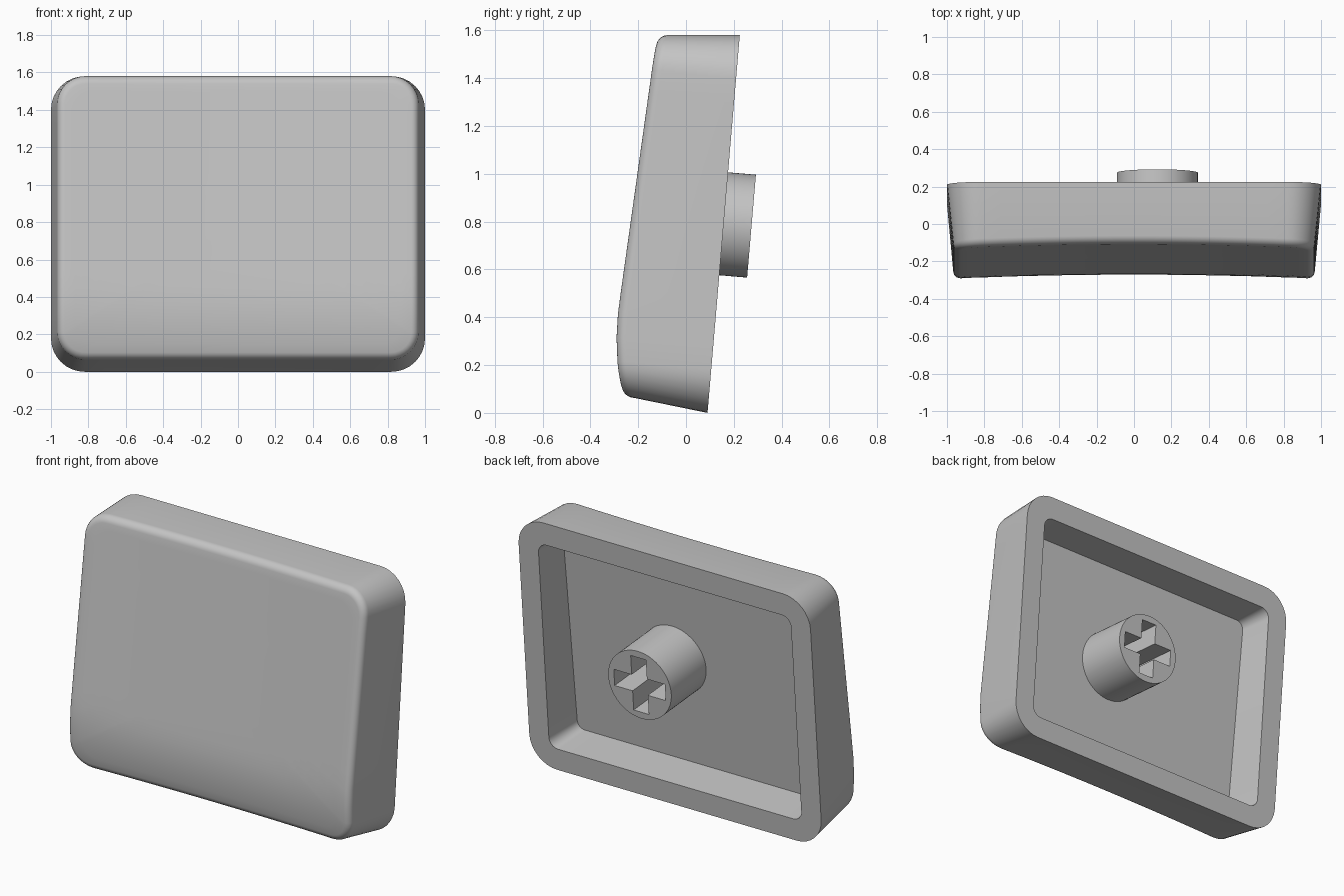
import bpy, bmesh, math
from mathutils import Matrix, Vector

if "Cube" in bpy.data.objects:
    bpy.data.objects.remove(bpy.data.objects["Cube"])

TILT = 0.0854          # slope of the rear plane (y per z)
FILLET = 0.04

grey = bpy.data.materials.new("plain grey")
grey.diffuse_color = (0.55, 0.55, 0.55, 1)
grey.use_nodes = True
grey.node_tree.nodes["Principled BSDF"].inputs["Base Color"].default_value = grey.diffuse_color


def back_y(z):
    return 0.09 + TILT * z


def front_y(x, z):
    # sloping face, rounded toward the bottom, with a shallow scoop across it
    y = -0.289 + 0.14 * (z - 0.389)
    if z < 0.45:
        y += 0.48 * (0.45 - z) ** 2
    return y + 0.02 * max(0, 1 - (x / 0.93) ** 2)


def floor_y(z):
    return back_y(z) - 0.25 + 0.03 * z


def rounded_rect(hx, z0, z1, r, arc=8, nx=16, nz=12):
    # rounded rectangle in x/z, always with the same number of points
    pts = []
    corners = [(hx - r, z1 - r, 0), (-hx + r, z1 - r, 90),
               (-hx + r, z0 + r, 180), (hx - r, z0 + r, 270)]
    for i, (cx, cz, a0) in enumerate(corners):
        for k in range(arc + 1):
            a = math.radians(a0 + 90 * k / arc)
            pts.append((cx + r * math.cos(a), cz + r * math.sin(a)))
        nxt = corners[(i + 1) % 4]
        a = math.radians(nxt[2])
        end = (nxt[0] + r * math.cos(a), nxt[1] + r * math.sin(a))
        start = pts[-1]
        n = nx if i % 2 == 0 else nz
        for k in range(1, n):
            t = k / n
            pts.append((start[0] + (end[0] - start[0]) * t,
                        start[1] + (end[1] - start[1]) * t))
    return pts


def finish(name, bm, matrix=None):
    bmesh.ops.recalc_face_normals(bm, faces=bm.faces)
    me = bpy.data.meshes.new(name)
    bm.to_mesh(me)
    bm.free()
    if matrix:
        me.transform(matrix)
    me.materials.append(grey)
    ob = bpy.data.objects.new(name, me)
    bpy.context.collection.objects.link(ob)
    bpy.ops.object.select_all(action='DESELECT')
    ob.select_set(True)
    bpy.context.view_layer.objects.active = ob
    bpy.ops.object.shade_smooth_by_angle(angle=math.radians(32))
    return ob


# cap shell: cavity floor, cavity mouth, rear rim, sides, fillet, scooped face
rings = []


def add_ring(pts, fy):
    rings.append([(x, fy(x, z), z) for x, z in pts])


add_ring(rounded_rect(0.84, 0.165, 1.435, 0.05), lambda x, z: floor_y(z))
add_ring(rounded_rect(0.865, 0.135, 1.44, 0.06), lambda x, z: back_y(z))
add_ring(rounded_rect(1.0, 0.0, 1.58, 0.18), lambda x, z: back_y(z))
HX, Z0, Z1, R = 0.967, 0.063, 1.58, 0.15
for k in range(7):
    a = math.radians(90 * k / 6)
    d = FILLET * (1 - math.cos(a))
    add_ring(rounded_rect(HX - d, Z0 + d, Z1 - d, R - d),
             lambda x, z: front_y(x, z) + FILLET * (1 - math.sin(a)))
rim = rounded_rect(HX - FILLET, Z0 + FILLET, Z1 - FILLET, R - FILLET)
zc = (Z0 + Z1) / 2
for s in (0.94, 0.87, 0.79, 0.7, 0.6, 0.5, 0.38, 0.26, 0.13):
    add_ring([(x * s, zc + (z - zc) * s) for x, z in rim], front_y)

bm = bmesh.new()
loops = [[bm.verts.new(p) for p in ring] for ring in rings]
n = len(loops[0])
for lo, hi in zip(loops, loops[1:]):
    for i in range(n):
        j = (i + 1) % n
        bm.faces.new((lo[i], lo[j], hi[j], hi[i]))
bm.faces.new(loops[0])
bm.faces.new(loops[-1])
finish("cap_shell", bm)

# mounting stem: round post with a cross-shaped socket
RAD, ARM, HALF, LENGTH = 0.216, 0.175, 0.052, 0.36
circle = [(RAD * math.cos(2 * math.pi * i / 64), RAD * math.sin(2 * math.pi * i / 64))
          for i in range(64)]
cross = []
for q in range(4):
    c, s = round(math.cos(q * math.pi / 2)), round(math.sin(q * math.pi / 2))
    for x, y in ((ARM, -HALF), (ARM, HALF), (HALF, HALF)):
        cross.append((c * x - s * y, s * x + c * y))
bm = bmesh.new()
edges = []
for outline in (circle, cross):
    vs = [bm.verts.new((x, y, 0)) for x, y in outline]
    edges += [bm.edges.new((vs[i], vs[(i + 1) % len(vs)])) for i in range(len(vs))]
bmesh.ops.triangle_fill(bm, edges=edges, use_beauty=True)
ext = bmesh.ops.extrude_face_region(bm, geom=list(bm.faces), use_keep_orig=True)
moved = [g for g in ext["geom"] if isinstance(g, bmesh.types.BMVert)]
bmesh.ops.translate(bm, verts=moved, vec=(0, 0, -LENGTH))

# the post stands square to the rear plane
axis = Vector((0, 1, -TILT)).normalized()
up = Vector((0, TILT, 1)).normalized()
side = up.cross(axis)
place = Matrix((side, up, axis)).transposed().to_4x4()
place.translation = Vector((0.125, 0.274, 0.781))
finish("stem", bm, place)
